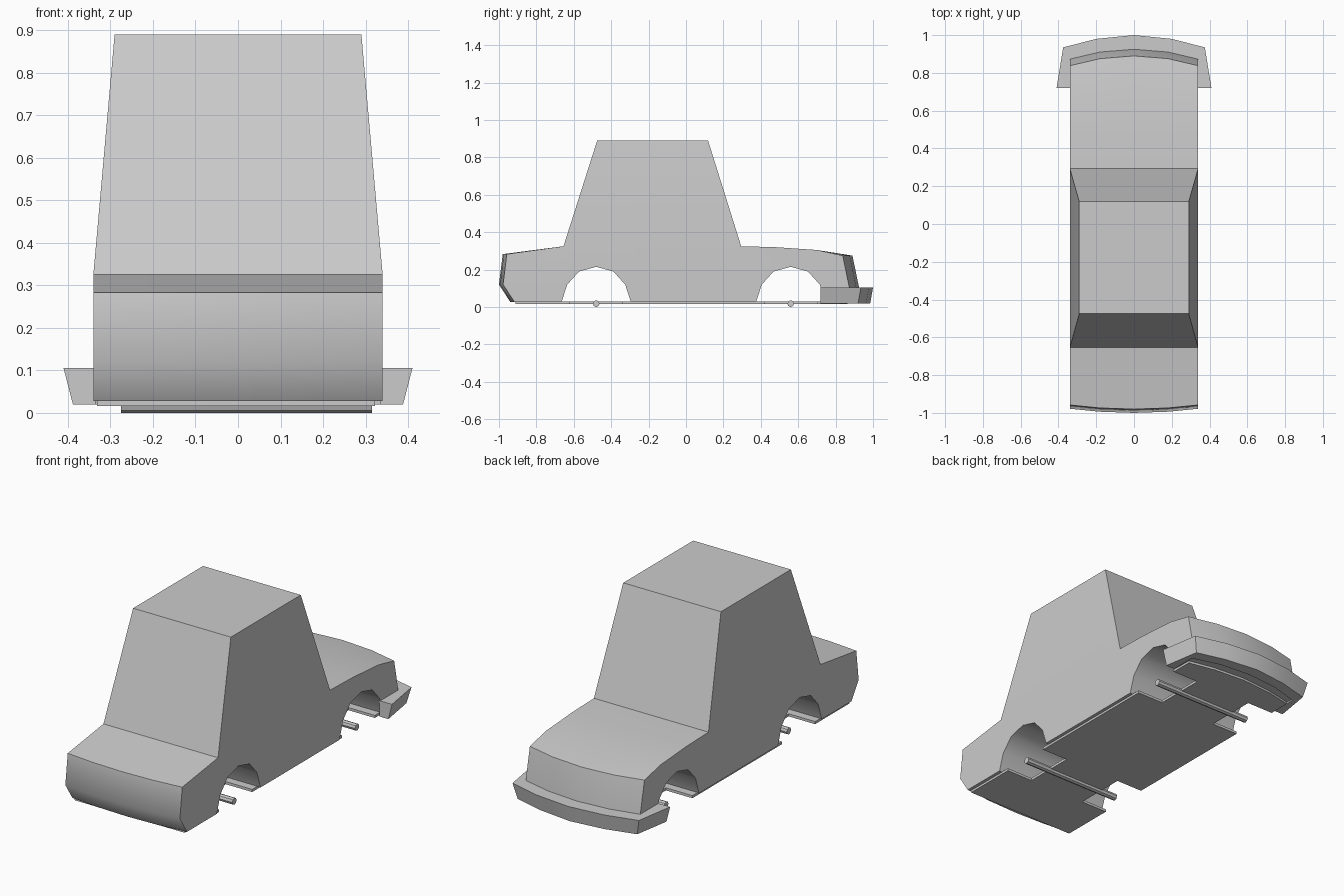
import bpy, bmesh, math

cube = bpy.data.objects.get("Cube")
if cube:
    bpy.data.objects.remove(cube, do_unlink=True)

grey = bpy.data.materials.new("plain_grey")
grey.use_nodes = True
grey.diffuse_color = (0.6, 0.6, 0.6, 1)
grey.node_tree.nodes["Principled BSDF"].inputs["Base Color"].default_value = (0.6, 0.6, 0.6, 1)


def finish(bm, name, smooth=None):
    """Turn a bmesh into a named object with the shared material."""
    bmesh.ops.recalc_face_normals(bm, faces=bm.faces)
    mesh = bpy.data.meshes.new(name)
    bm.to_mesh(mesh)
    bm.free()
    mesh.materials.append(grey)
    obj = bpy.data.objects.new(name, mesh)
    bpy.context.collection.objects.link(obj)
    if smooth:
        bpy.ops.object.select_all(action='DESELECT')
        obj.select_set(True)
        bpy.context.view_layer.objects.active = obj
        bpy.ops.object.shade_smooth_by_angle(angle=math.radians(smooth))
    return obj


def bridge(bm, loops):
    """Join neighbouring closed loops with quads."""
    for a, b in zip(loops, loops[1:]):
        n = len(a)
        for i in range(n):
            j = (i + 1) % n
            bm.faces.new((a[i], a[j], b[j], b[i]))


HALF = 0.34
SILL = 0.028
WHEELS = (-0.48, 0.56)


def arch(y):
    """Wheel opening outline, from the +y side to the -y side."""
    half = [(0.185, SILL), (0.155, 0.12), (0.092, 0.19), (0, 0.215)]
    return [(y + d, z) for d, z in half] + [(y - d, z) for d, z in half[-2::-1]]


# Body: side outline lofted across the width, with bowed front and rear ends
nose = [(-0.94, SILL), (-1.0, 0.12), (-0.98, 0.283)]
cabin = [(-0.655, 0.325), (-0.475, 0.89), (0.118, 0.89), (0.295, 0.325)]
deck = [(0.48, 0.32), (0.7, 0.305)]
tail = [(0.89, 0.275), (0.925, 0.105), (0.93, SILL)]
outline = nose + cabin + deck + tail + arch(WHEELS[1]) + arch(WHEELS[0])

bm = bmesh.new()
loops = []
for x in (-HALF, -0.18, 0, 0.18, HALF):
    bow = (x / HALF) ** 2
    loop = []
    for p in outline:
        y, z = p
        if p in nose:
            y += 0.022 * bow
        elif p in tail:
            y -= 0.052 * bow
        width = 0.29 / HALF if z > 0.8 else 1
        loop.append(bm.verts.new((x * width, y, z)))
    loops.append(loop)
bridge(bm, loops)
first = len(nose)
for loop in (loops[0], loops[-1]):
    bm.faces.new(loop[first:first + 4])
    bm.faces.new(loop[:first + 1] + loop[first + 3:])
finish(bm, "body", 45)

# Floor plate: notched beside each wheel
edge = [(0.327, -0.912)]
for y in WHEELS:
    edge += [(0.327, y - 0.14), (0.17, y - 0.14), (0.17, y + 0.14), (0.327, y + 0.14)]
edge += [(0.327, 0.82), (0.18, 0.85), (0, 0.864)]
edge += [(-x, y) for x, y in edge[-2::-1]]
bm = bmesh.new()
face = bm.faces.new([bm.verts.new((x - 0.005, y, 0.016)) for x, y in edge])
top = bmesh.ops.extrude_face_region(bm, geom=[face])
for v in top["geom"]:
    if isinstance(v, bmesh.types.BMVert):
        v.co.z = 0.03
finish(bm, "floor_plate")

# Rear bumper: tapered strip wrapping the tail
# each station: top outer, bottom outer, inner (x, y)
stations = [((0.41, 0.72), (0.388, 0.72), (0.335, 0.72)),
            ((0.375, 0.935), (0.355, 0.92), (0.335, 0.86)),
            ((0.2, 0.98), (0.19, 0.963), (0.18, 0.905)),
            ((0, 1.0), (0, 0.985), (0, 0.92))]
stations += [tuple((-x, y) for x, y in s) for s in stations[-2::-1]]
bm = bmesh.new()
loops = []
for outer_top, outer_low, inner in stations:
    corners = [(*outer_top, 0.105), (*outer_low, 0.02), (*inner, 0.02), (*inner, 0.105)]
    loops.append([bm.verts.new(c) for c in corners])
bridge(bm, loops)
bm.faces.new(loops[0])
bm.faces.new(loops[-1])
finish(bm, "rear_bumper", 25)

# Axles
for name, y in zip(("front_axle", "rear_axle"), WHEELS):
    bpy.ops.mesh.primitive_cylinder_add(vertices=8, radius=0.018, depth=0.59,
                                        location=(0.02, y, 0.018),
                                        rotation=(0, math.pi / 2, 0))
    axle = bpy.context.object
    axle.name = name
    axle.data.materials.append(grey)
